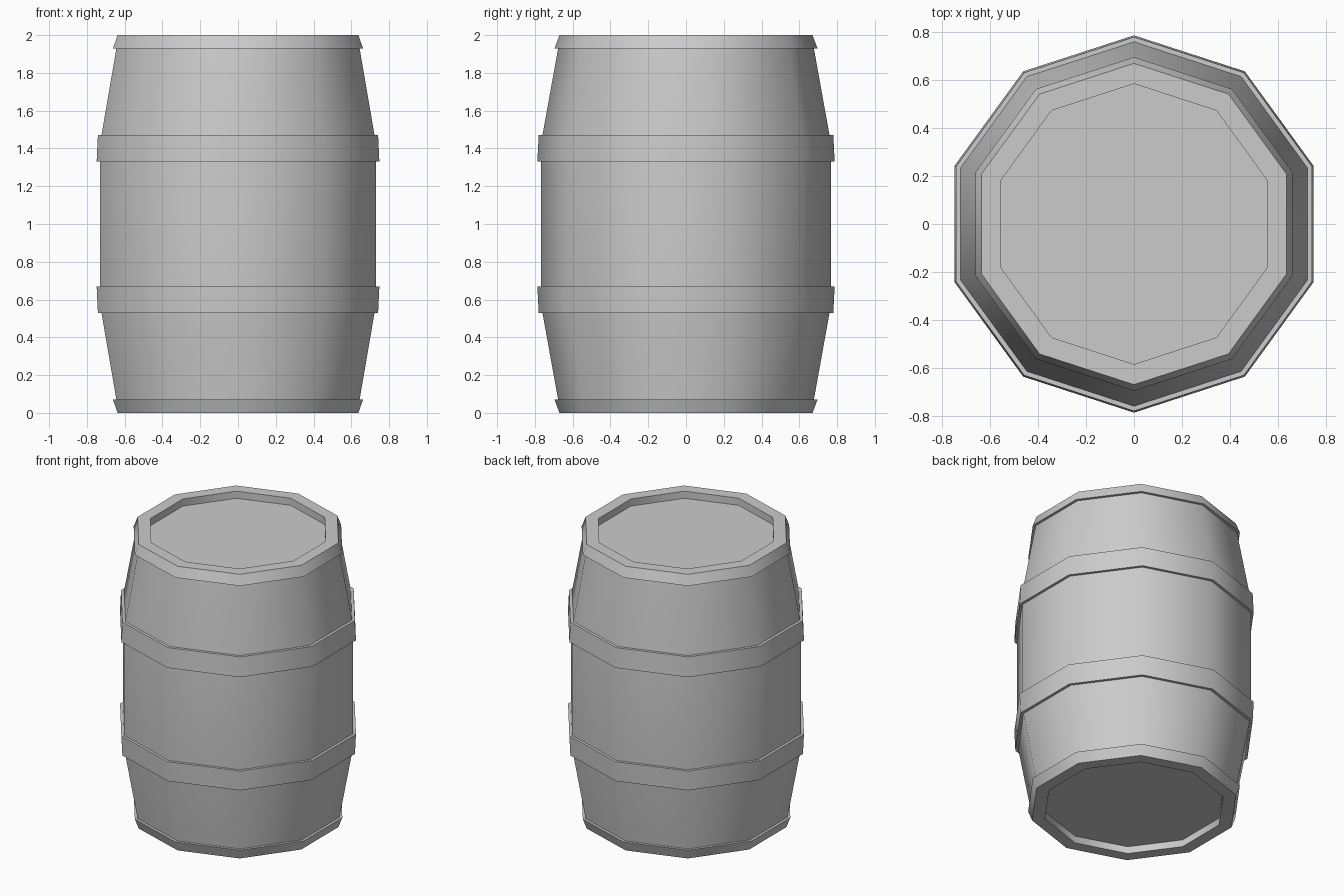
import bpy, bmesh, math

if "Cube" in bpy.data.objects:
    bpy.data.objects.remove(bpy.data.objects["Cube"])

SIDES = 10
HEIGHT = 2.0


def lathe(name, profile, capped=False):
    """Revolve (radius, z) points, listed bottom to top along the outside."""
    bm = bmesh.new()
    rings = []
    for r, z in profile:
        rings.append([bm.verts.new((r * math.cos(a), r * math.sin(a), z))
                      for a in (math.pi / 2 + i * math.tau / SIDES for i in range(SIDES))])
    for low, high in zip(rings, rings[1:]):
        for i in range(SIDES):
            j = (i + 1) % SIDES
            bm.faces.new((low[i], low[j], high[j], high[i]))
    if capped:
        bm.faces.new(rings[0][::-1])
        bm.faces.new(rings[-1])
    mesh = bpy.data.meshes.new(name)
    bm.to_mesh(mesh)
    bm.free()
    mesh.shade_smooth()
    mesh.set_sharp_from_angle(angle=math.radians(40))
    obj = bpy.data.objects.new(name, mesh)
    bpy.context.collection.objects.link(obj)
    return obj


def flipped(profile):
    """The same profile mirrored about the middle of the barrel."""
    return [(r, HEIGHT - z) for r, z in reversed(profile)]


# Barrel body with a recessed lid at each end
half = [(0.585, 0.05), (0.585, 0), (0.67, 0), (0.677, 0.07), (0.76, 0.53), (0.768, 0.67)]
lathe("barrel_body", half + flipped(half), capped=True)

# Hoops around the ends and the belly
end_hoop = [(0.67, 0), (0.696, 0.07), (0.676, 0.07)]
belly_hoop = [(0.758, 0.53), (0.78, 0.53), (0.787, 0.67), (0.766, 0.67)]
for label, hoop in (("end_hoop", end_hoop), ("belly_hoop", belly_hoop)):
    lathe("lower_" + label, hoop)
    lathe("upper_" + label, flipped(hoop))
